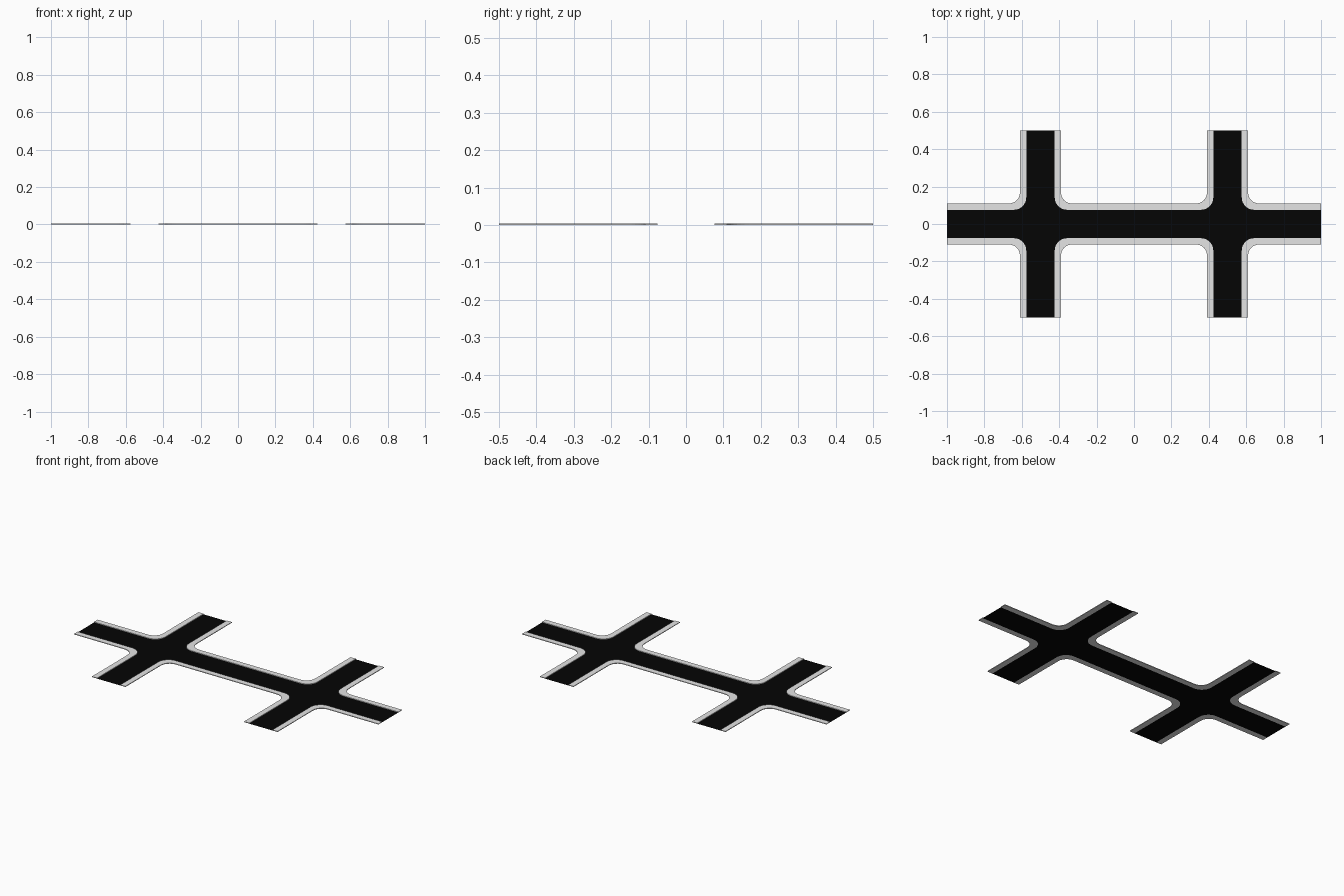
import bpy, bmesh, math

if "Cube" in bpy.data.objects:
    bpy.data.objects.remove(bpy.data.objects["Cube"])

ROAD = 0.076      # half width of the carriageway
WALK = 0.110      # half width including pavement
HEIGHT = 0.004    # kerb height
RADII = {ROAD: 0.066, WALK: 0.058}   # corner radius of each kerb line
SEGS = 8


def material(name, v):
    m = bpy.data.materials.new(name)
    m.diffuse_color = (v, v, v, 1)
    m.use_nodes = True
    m.node_tree.nodes["Principled BSDF"].inputs["Base Color"].default_value = m.diffuse_color
    return m


asphalt = material("asphalt black", 0.0015)
concrete = material("pavement grey", 0.78)


def new_object(name, bm, mat):
    me = bpy.data.meshes.new(name)
    bm.to_mesh(me)
    bm.free()
    me.materials.append(mat)
    ob = bpy.data.objects.new(name, me)
    bpy.context.collection.objects.link(ob)
    return ob


def corner(d, sx, qx, qy):
    """Rounded corner at crossing sx in quadrant (qx, qy), from x-arm to y-arm."""
    r = RADII[d]
    c = d + r
    return [(sx + qx * (c - r * math.sin(a)), qy * (c - r * math.cos(a)))
            for a in (i * math.pi / 2 / SEGS for i in range(SEGS + 1))]


def kerb_paths(d):
    """Six kerb lines, counter-clockwise round the road, at distance d from its axis."""
    left = [(-1, -d)] + corner(d, -.5, -1, -1) + [(-.5 - d, -.5)]
    mid = ([(-.5 + d, -.5)] + corner(d, -.5, 1, -1)[::-1]
           + corner(d, .5, -1, -1) + [(.5 - d, -.5)])
    right = [(.5 + d, -.5)] + corner(d, .5, 1, -1)[::-1] + [(1, -d)]
    # the back half is the front half turned by 180 degrees
    return [[(s * x, s * y) for x, y in p] for s in (1, -1) for p in (left, mid, right)]


# Flat road surface with both crossings
bm = bmesh.new()
face = bm.faces.new([bm.verts.new((x, y, 0)) for p in kerb_paths(ROAD) for x, y in p])
face.normal_update()
bmesh.ops.triangulate(bm, faces=[face])
new_object("road_surface", bm, asphalt)

# Raised pavement strips following the kerb lines
names = ["pavement_front_left", "pavement_front_middle", "pavement_front_right",
         "pavement_back_right", "pavement_back_middle", "pavement_back_left"]
for name, inner, outer in zip(names, kerb_paths(ROAD), kerb_paths(WALK)):
    bm = bmesh.new()
    rings = [[bm.verts.new((x, y, z)) for (x, y), z in
              ((i, 0), (i, HEIGHT), (o, HEIGHT), (o, 0))]
             for i, o in zip(inner, outer)]
    for a, b in zip(rings, rings[1:]):
        for k in range(4):
            j = (k + 1) % 4
            bm.faces.new((a[k], a[j], b[j], b[k]))
    bm.faces.new(rings[0])
    bm.faces.new(rings[-1])
    bmesh.ops.recalc_face_normals(bm, faces=bm.faces)
    new_object(name, bm, concrete)
